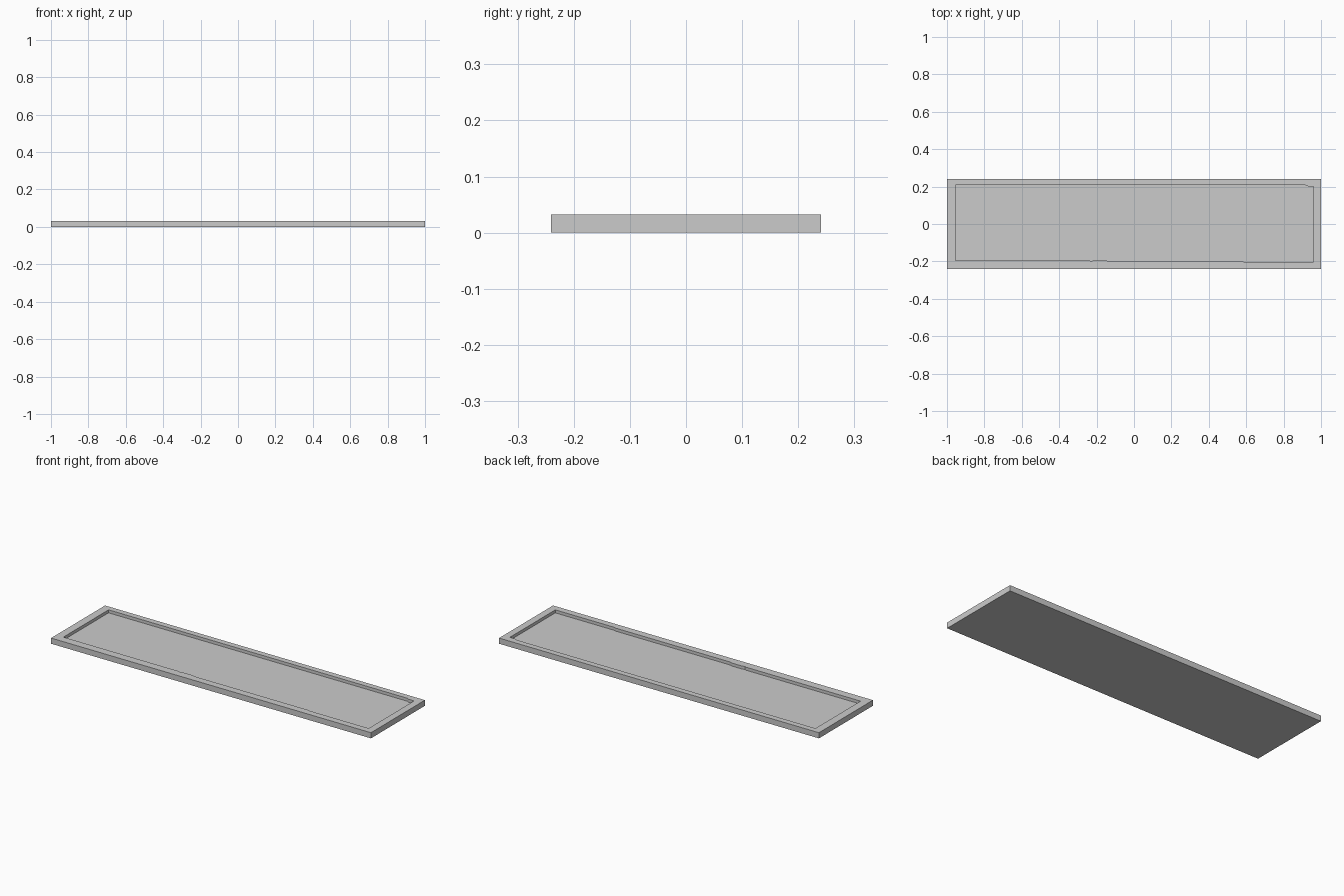
import bpy, bmesh

if "Cube" in bpy.data.objects:
    bpy.data.objects.remove(bpy.data.objects["Cube"])


def prism(name, outline, z0, z1):
    """Extrude a flat outline between two heights."""
    bm = bmesh.new()
    base = bm.faces.new([bm.verts.new((x, y, z0)) for x, y in outline])
    ext = bmesh.ops.extrude_face_region(bm, geom=[base], use_keep_orig=True)
    for v in ext["geom"]:
        if isinstance(v, bmesh.types.BMVert):
            v.co.z = z1
    bmesh.ops.recalc_face_normals(bm, faces=bm.faces[:])
    mesh = bpy.data.meshes.new(name)
    bm.to_mesh(mesh)
    bm.free()
    obj = bpy.data.objects.new(name, mesh)
    bpy.context.collection.objects.link(obj)
    return obj


# Solid slab
X, Y, H, FLOOR = 1.0, 0.241, 0.032, 0.015
tray = prism("tray", [(-X, -Y), (X, -Y), (X, Y), (-X, Y)], 0, H)

# Slightly uneven recess outline
recess = prism("recess_cutter", [
    (-0.955, -0.195), (-0.24, -0.195), (-0.23, -0.199), (-0.215, -0.195),
    (-0.15, -0.195), (-0.13, -0.2), (0.58, -0.2), (0.59, -0.204),
    (0.96, -0.204), (0.96, 0.201), (0.925, 0.202), (0.915, 0.208),
    (-0.955, 0.208)], FLOOR, H + 0.05)

# Cut the shallow recess, then remove the cutter
cut = tray.modifiers.new("recess", "BOOLEAN")
cut.operation = "DIFFERENCE"
cut.solver = "EXACT"
cut.object = recess
bpy.context.view_layer.objects.active = tray
bpy.ops.object.modifier_apply(modifier=cut.name)
bpy.data.objects.remove(recess)
